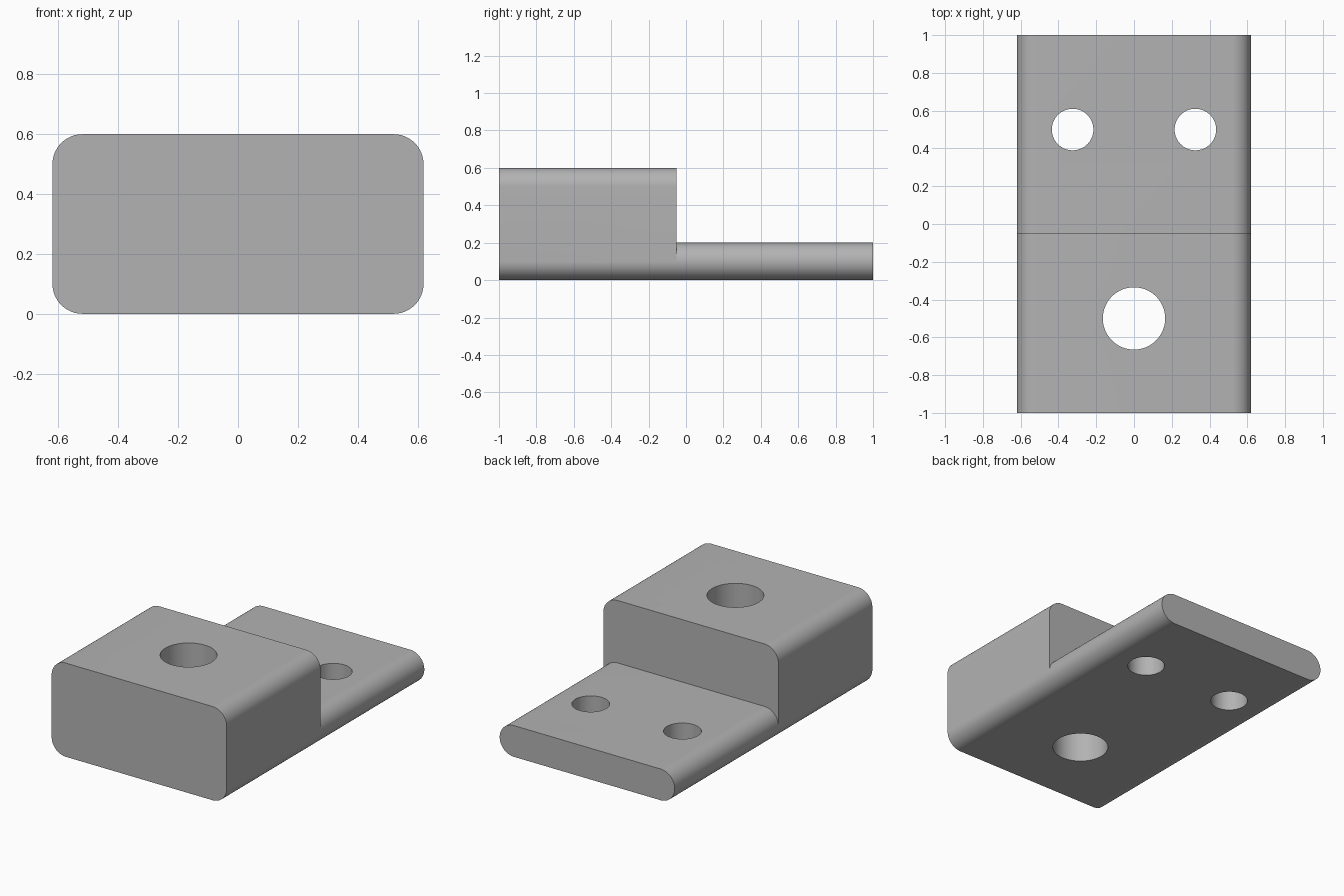
import bpy, bmesh
from math import sin, cos, pi

if "Cube" in bpy.data.objects:
    bpy.data.objects.remove(bpy.data.objects["Cube"])

HALF_W, RADIUS, STEPS = 0.62, 0.1, 16
FRONT, STEP, BACK = -1.0, -0.05, 1.0
BLOCK_H, PLATE_H = 0.6, 0.2

grey = bpy.data.materials.new("plain grey")
grey.use_nodes = True
colour = (0.45, 0.45, 0.45, 1)
grey.diffuse_color = colour
grey.node_tree.nodes["Principled BSDF"].inputs["Base Color"].default_value = colour


def arc(cx, cz, start):
    """Quarter circle of (x, z) points, counter-clockwise."""
    angles = [start + pi / 2 * i / STEPS for i in range(STEPS + 1)]
    return [(cx + RADIUS * cos(a), cz + RADIUS * sin(a)) for a in angles]


def upper(height):
    """Rounded top corners, from right round to left."""
    c = HALF_W - RADIUS
    return arc(c, height - RADIUS, 0) + arc(-c, height - RADIUS, pi / 2)


c = HALF_W - RADIUS
lower = arc(-c, RADIUS, pi) + arc(c, RADIUS, -pi / 2)
block_top = upper(BLOCK_H)
plate_top = upper(PLATE_H)[1:-1]      # its ends are the ends of the lower part

# Stepped body: tall front block and thin back plate sharing one underside
bm = bmesh.new()


def row(points, y):
    return [bm.verts.new((x, y, z)) for x, z in points]


def skin(a, b):
    for i in range(len(a)):
        j = (i + 1) % len(a)
        bm.faces.new((a[i], a[j], b[j], b[i]))


front_ring = row(lower + block_top, FRONT)
mid_low, mid_block, mid_plate = row(lower, STEP), row(block_top, STEP), row(plate_top, STEP)
back_ring = row(lower + plate_top, BACK)
skin(front_ring, mid_low + mid_block)
skin(mid_low + mid_plate, back_ring)
bm.faces.new(front_ring)
bm.faces.new(back_ring)
bm.faces.new([mid_low[-1]] + mid_block + [mid_low[0]] + mid_plate[::-1])
bmesh.ops.recalc_face_normals(bm, faces=bm.faces)
mesh = bpy.data.meshes.new("stepped_bracket")
bm.to_mesh(mesh)
bm.free()
body = bpy.data.objects.new("stepped_bracket", mesh)
bpy.context.collection.objects.link(body)
mesh.materials.append(grey)

# Through holes: one large in the block, a pair in the plate
for x, y, r in ((0, -0.5, 0.165), (-0.325, 0.5, 0.11), (0.325, 0.5, 0.11)):
    bpy.ops.mesh.primitive_cylinder_add(vertices=64, radius=r, depth=2, location=(x, y, 0.3))
    cutter = bpy.context.object
    cutter.name = "hole_cutter"
    cutter.hide_render = True
    cutter.data.materials.append(grey)
    bpy.ops.object.select_all(action="DESELECT")
    body.select_set(True)
    bpy.context.view_layer.objects.active = body
    cut = body.modifiers.new("hole", "BOOLEAN")
    cut.operation, cut.solver, cut.object = "DIFFERENCE", "EXACT", cutter
    bpy.ops.object.modifier_apply(modifier=cut.name)
    bpy.data.objects.remove(cutter)

bpy.ops.object.shade_smooth_by_angle(angle=pi / 6)
